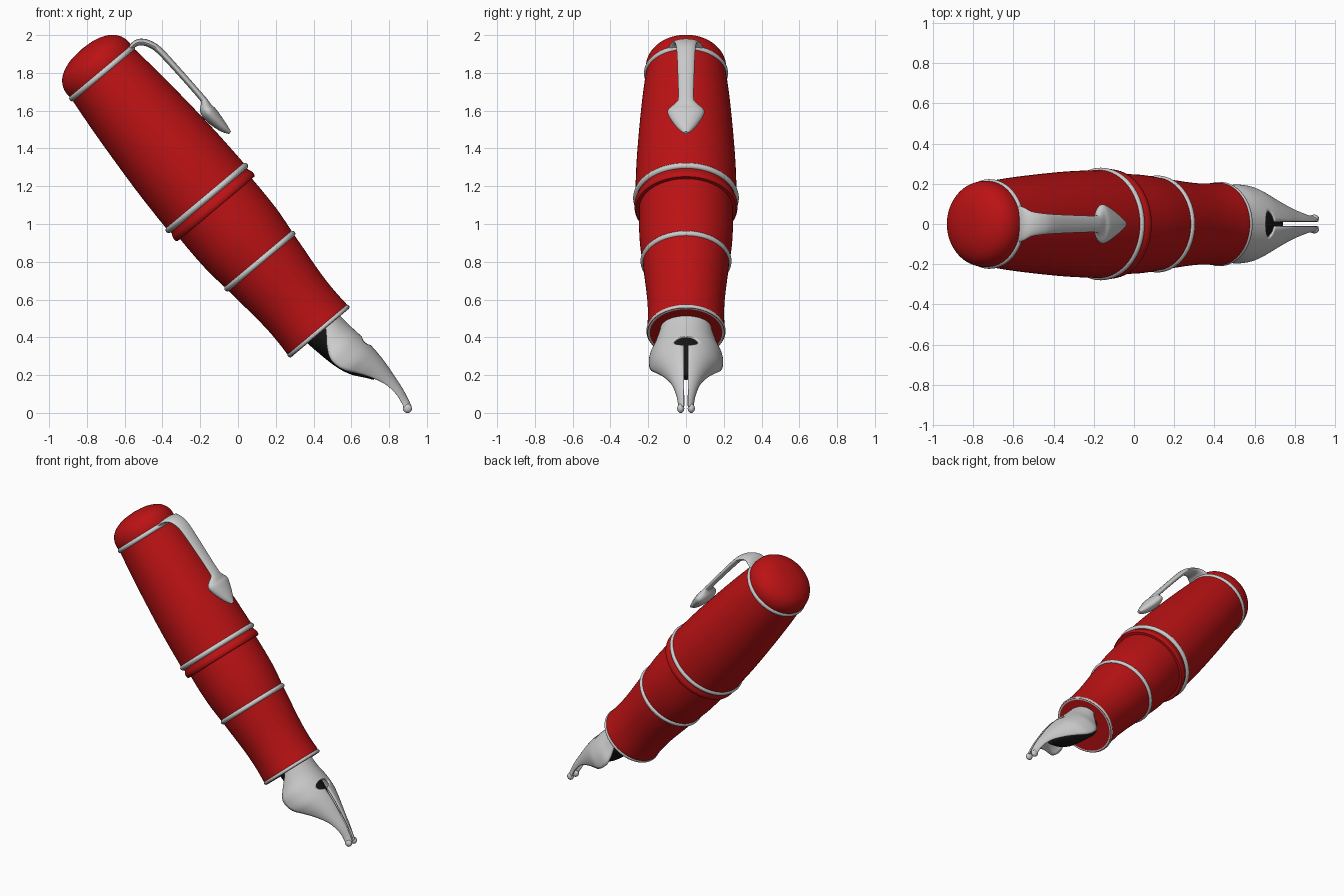
import bpy, bmesh, math
from mathutils import Matrix, Vector

if "Cube" in bpy.data.objects:
    bpy.data.objects.remove(bpy.data.objects["Cube"])

# Everything is modelled upright along local z, then tilted into the pen's pose
TILT = Matrix.Translation((0.4635, 0, 0.389)) @ Matrix.Rotation(math.radians(-40), 4, 'Y')


def material(name, rgb):
    m = bpy.data.materials.new(name)
    m.diffuse_color = (*rgb, 1)
    m.use_nodes = True
    m.node_tree.nodes["Principled BSDF"].inputs["Base Color"].default_value = m.diffuse_color
    return m


RED = material("red_lacquer", (0.5, 0.006, 0.007))
BLACK = material("black_plastic", (0.008, 0.008, 0.008))


def finish(name, bm, mat=None, angle=40):
    bmesh.ops.recalc_face_normals(bm, faces=bm.faces)
    me = bpy.data.meshes.new(name)
    bm.to_mesh(me)
    bm.free()
    me.shade_smooth()
    me.set_sharp_from_angle(angle=math.radians(angle))
    ob = bpy.data.objects.new(name, me)
    bpy.context.collection.objects.link(ob)
    ob.matrix_world = TILT
    if mat:
        me.materials.append(mat)
    return ob


def spline(pts, n):
    """Smooth curve through points of any dimension, n samples per span."""
    out = []
    for i in range(len(pts) - 1):
        p0, p1, p2, p3 = pts[max(i - 1, 0)], pts[i], pts[i + 1], pts[min(i + 2, len(pts) - 1)]
        for k in range(n):
            t = k / n
            out.append([b + 0.5 * t * (c - a + t * (2*a - 5*b + 4*c - d + t * (3*(b - c) + d - a)))
                        for a, b, c, d in zip(p0, p1, p2, p3)])
    return out + [list(pts[-1])]


def bridge(bm, rows, closed):
    n = len(rows[0])
    for a, b in zip(rows, rows[1:]):
        for j in range(n if closed else n - 1):
            k = (j + 1) % n
            bm.faces.new((a[j], a[k], b[k], b[j]))


def lathe(name, profile, mat=None, seg=72):
    bm = bmesh.new()
    rows = [[bm.verts.new((r * math.cos(j * math.tau / seg), r * math.sin(j * math.tau / seg), z))
             for j in range(seg)] for r, z in profile]
    bridge(bm, rows, True)
    bmesh.ops.remove_doubles(bm, verts=bm.verts, dist=1e-5)
    return finish(name, bm, mat)


def loft(name, stations, mat=None, seg=24, n=5):
    """Elliptical sections (x, z, half width, half thickness) along a path in the xz plane."""
    s = spline(stations, n)
    bm = bmesh.new()
    rows = []
    for i, (x, z, w, h) in enumerate(s):
        a, b = s[max(i - 1, 0)], s[min(i + 1, len(s) - 1)]
        t = Vector((b[0] - a[0], b[1] - a[1])).normalized()
        rows.append([])
        for j in range(seg):
            q = j * math.tau / seg
            c = h * math.sin(q)
            rows[-1].append(bm.verts.new((x - t.y * c, w * math.cos(q), z + t.x * c)))
    bridge(bm, rows, True)
    bm.faces.new(rows[0])
    bm.faces.new(rows[-1])
    return finish(name, bm, mat)


def ring(name, radius, z, minor):
    lathe(name, [(radius + minor * math.cos(k * math.tau / 16), z + minor * math.sin(k * math.tau / 16))
                 for k in range(17)])


# Cap with domed crown and lip
dome = spline([(0.212, 1.84), (0.214, 1.88), (0.204, 1.92), (0.178, 1.956),
               (0.135, 1.983), (0.075, 2.001), (0, 2.007)], 4)
lathe("cap_crown", dome, RED)
lathe("cap", spline([(0.212, 1.84), (0.232, 1.65), (0.25, 1.42), (0.263, 1.2), (0.269, 0.97)], 4), RED)
lathe("cap_lip", [(0.262, 0.975), (0.264, 0.95), (0.27, 0.94), (0.274, 0.925), (0.272, 0.908),
                  (0.266, 0.902), (0.23, 0.902)], RED)

# Barrel and flared grip, closed by a flat end
lathe("barrel", spline([(0.248, 0.92), (0.249, 0.82), (0.246, 0.7), (0.238, 0.61), (0.229, 0.54)], 4), RED)
lathe("grip", spline([(0.229, 0.54), (0.221, 0.45), (0.21, 0.34), (0.203, 0.24),
                      (0.202, 0.15), (0.205, 0.08), (0.204, 0.046)], 4) + [(0, 0.046)], RED)

# Metal trim rings
for name, r, z, minor in (("crown_ring", 0.207, 1.84, 0.016), ("cap_ring", 0.263, 0.978, 0.017),
                          ("barrel_ring", 0.225, 0.541, 0.016), ("grip_ring", 0.197, 0.058, 0.013)):
    ring(name, r, z, minor)

# Pocket clip with arrow-shaped end
loft("clip", [(0.19, 1.845, 0.095, 0.013), (0.235, 1.847, 0.08, 0.016), (0.268, 1.83, 0.062, 0.018),
              (0.295, 1.79, 0.054, 0.018), (0.31, 1.73, 0.049, 0.018), (0.317, 1.58, 0.044, 0.017),
              (0.321, 1.41, 0.041, 0.017), (0.318, 1.375, 0.05, 0.021), (0.301, 1.335, 0.095, 0.038),
              (0.299, 1.29, 0.09, 0.04), (0.306, 1.21, 0.048, 0.026), (0.316, 1.163, 0.012, 0.008)])

# Ink feed under the nib
loft("feed", [(0.005, 0.07, 0.11, 0.095), (0.03, -0.1, 0.11, 0.09), (0.05, -0.2, 0.09, 0.075),
              (0.066, -0.27, 0.06, 0.045), (0.075, -0.325, 0.025, 0.018)], BLACK)

# Nib half: (z, half width, edge height, crest height), mirrored to leave slit and breather hole
nib_stations = [(0.10, 0.125, 0.05, 0.128), (0.04, 0.13, 0.035, 0.133), (-0.03, 0.158, -0.015, 0.14),
                (-0.09, 0.187, -0.045, 0.148), (-0.14, 0.19, -0.045, 0.155), (-0.19, 0.18, -0.027, 0.159),
                (-0.24, 0.15, 0.01, 0.16), (-0.30, 0.113, 0.05, 0.158), (-0.38, 0.073, 0.088, 0.15),
                (-0.46, 0.048, 0.1, 0.141), (-0.52, 0.037, 0.092, 0.129), (-0.56, 0.038, 0.085, 0.118)]
HOLE_Z, HOLE_W, HOLE_H, SLIT = -0.145, 0.062, 0.032, 0.011
bm = bmesh.new()
rows = []
for z, w, low, top in spline(nib_stations, 14):
    gap = SLIT if z < HOLE_Z else 0
    e = 1 - ((z - HOLE_Z) / HOLE_H) ** 2
    if e > 0:
        gap = max(gap, HOLE_W * math.sqrt(e))
    a0 = math.asin(min(gap / w, 1))
    rows.append([])
    for j in range(15):
        a = a0 + (math.pi / 2 - a0) * j / 14
        rows[-1].append(bm.verts.new((low + (top - low) * math.cos(a), w * math.sin(a), z)))
bridge(bm, rows, False)
nib = finish("nib", bm, angle=50)
mirror = nib.modifiers.new("mirror", 'MIRROR')
mirror.use_axis = (False, True, False)
mirror.merge_threshold = 0.0005
solid = nib.modifiers.new("thickness", 'SOLIDIFY')
solid.thickness = 0.012
solid.offset = 0

# Writing tip pellets, one per tine
for side, y in (("left", 0.028), ("right", -0.028)):
    bm = bmesh.new()
    bmesh.ops.create_uvsphere(bm, u_segments=20, v_segments=12, radius=1,
                              matrix=Matrix.Translation((0.097, y, -0.558)) @ Matrix.Diagonal((0.024, 0.019, 0.025, 1)))
    finish("tip_" + side, bm)
